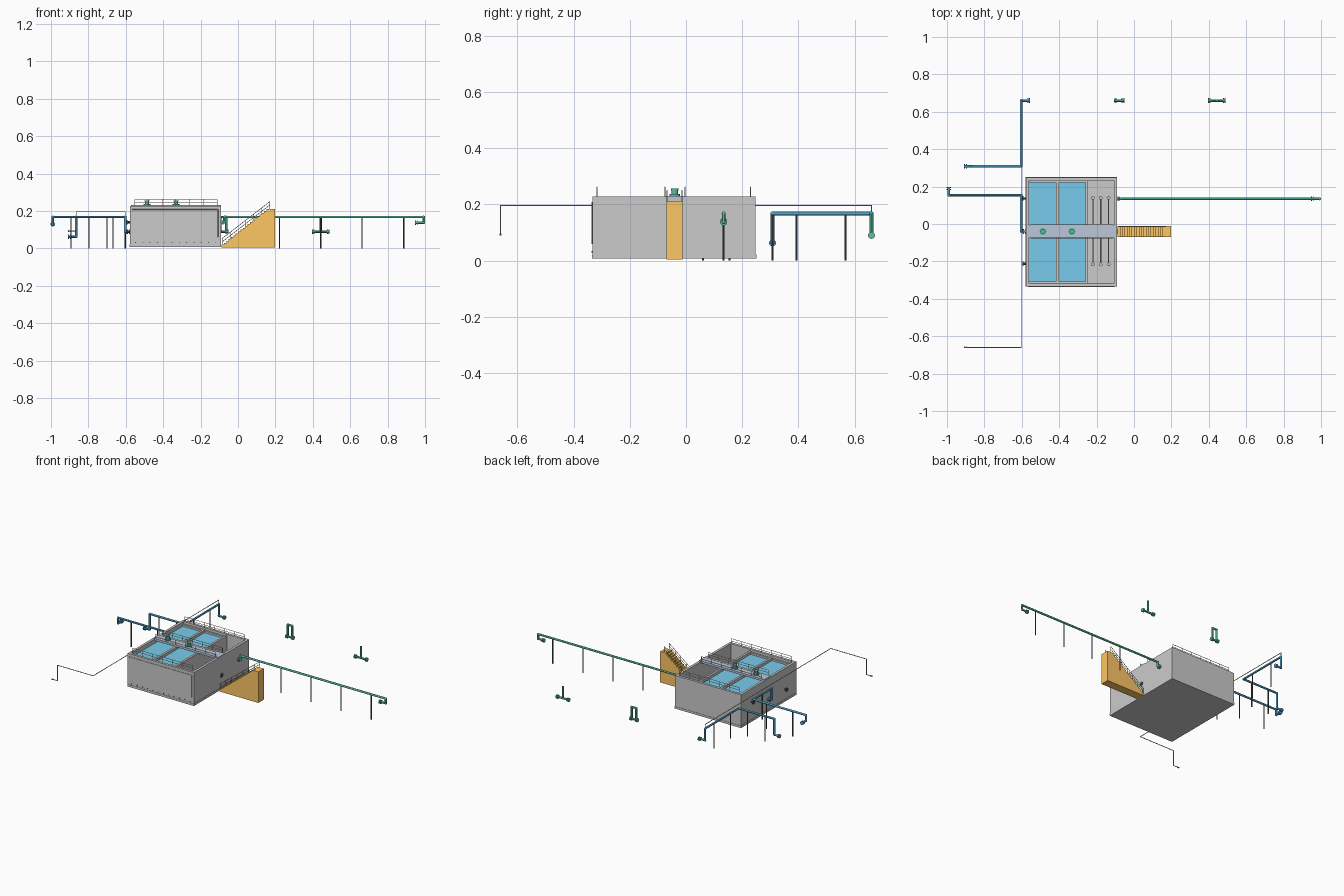
import bpy, bmesh
from mathutils import Vector, Matrix

if "Cube" in bpy.data.objects:
    bpy.data.objects.remove(bpy.data.objects["Cube"])

def mat(name, r, g, b):
    m = bpy.data.materials.new(name)
    m.diffuse_color = (r, g, b, 1)
    m.use_nodes = True
    m.node_tree.nodes["Principled BSDF"].inputs["Base Color"].default_value = m.diffuse_color
    return m

BLUE = mat("blue_pipe", .10, .40, .66)
GREEN = mat("green_pipe", .11, .52, .38)
WATER = mat("water", .19, .60, .84)
ORANGE = mat("stair_orange", 1, .57, .13)
DECK = mat("deck", .50, .57, .70)
RAIL = mat("rail", .72, .62, .45)
DARK = mat("dark_steel", .08, .09, .10)

def finish(bm, name, m=None, smooth=False):
    me = bpy.data.meshes.new(name)
    bmesh.ops.recalc_face_normals(bm, faces=bm.faces)
    bm.to_mesh(me)
    bm.free()
    ob = bpy.data.objects.new(name, me)
    bpy.context.collection.objects.link(ob)
    if m:
        me.materials.append(m)
    if smooth:
        bpy.ops.object.select_all(action='DESELECT')
        ob.select_set(True)
        bpy.context.view_layer.objects.active = ob
        bpy.ops.object.shade_smooth_by_angle()
    return ob

def add_box(bm, x0, x1, y0, y1, z0, z1):
    M = Matrix.Translation(((x0+x1)/2, (y0+y1)/2, (z0+z1)/2)) @ Matrix.Diagonal((x1-x0, y1-y0, z1-z0, 1))
    bmesh.ops.create_cube(bm, size=1, matrix=M)

def boxes(name, m, *bs):
    bm = bmesh.new()
    for b in bs:
        add_box(bm, *b)
    return finish(bm, name, m)

def add_rod(bm, a, b, r, n=12):
    a, b = Vector(a), Vector(b)
    d = b - a
    M = Matrix.Translation((a+b)/2) @ d.to_track_quat('Z', 'Y').to_matrix().to_4x4()
    bmesh.ops.create_cone(bm, cap_ends=True, segments=n, radius1=r, radius2=r, depth=d.length, matrix=M)

def pipe(name, pts, r, m, flanges=(True, True), fr=1.9):
    """Pipe run with rounded elbows and end flanges."""
    bm = bmesh.new()
    for a, b in zip(pts, pts[1:]):
        add_rod(bm, a, b, r)
    for p in pts[1:-1]:
        bmesh.ops.create_uvsphere(bm, u_segments=12, v_segments=8, radius=r*1.1, matrix=Matrix.Translation(p))
    for on, p, q in ((flanges[0], pts[0], pts[1]), (flanges[1], pts[-1], pts[-2])):
        if on:
            p, q = Vector(p), Vector(q)
            d = (q-p).normalized()
            add_rod(bm, p, p + d*.005, r*fr, 16)
            add_rod(bm, p + d*.009, p + d*.014, r*fr, 16)
    return finish(bm, name, m, True)

# Tank shell: base slab, outer walls, partitions
X0, X1, Y0, Y1, T, TOP = -.578, -.092, -.333, .248, .016, .228
boxes("base_slab", None, (X0-.002, X1+.002, Y0-.002, Y1+.002, .008, .022))
boxes("tank_walls", None,
      (X0, X1, Y0, Y0+T, .022, TOP), (X0, X1, Y1-T, Y1, .022, TOP),
      (X0, X0+T, Y0+T, Y1-T, .022, TOP), (X1-T, X1, Y0+T, Y1-T, .022, TOP))
boxes("partitions", None,
      (-.416, -.402, Y0+T, Y1-T, .022, .218), (-.259, -.245, Y0+T, Y1-T, .022, .218))

# Water in the basins, with overflow troughs at the ends
for i, (a, b) in enumerate(((X0+T, -.416), (-.402, -.259))):
    boxes(f"water_{i}", WATER, (a, b, Y0+T, Y1-T, .18, .2))
    boxes(f"troughs_{i}", None, (a, b, Y0+T, Y0+T+.01, .19, .212), (a, b, Y1-T-.01, Y1-T, .19, .212))

# Walkway across the tank
WY0, WY1 = -.073, -.005
boxes("walkway", DECK, (X0+.006, X1, WY0, WY1, .217, .231))

# Mixer motors on the walkway
for i, x in enumerate((-.487, -.332)):
    bm = bmesh.new()
    add_rod(bm, (x, -.04, .231), (x, -.04, .237), .019, 20)
    add_rod(bm, (x, -.04, .237), (x, -.04, .252), .011, 16)
    add_rod(bm, (x, -.04, .250), (x, -.04, .256), .013, 16)
    add_rod(bm, (x, -.04, .06), (x, -.04, .22), .004)
    finish(bm, f"mixer_{i}", GREEN, True)

# Railings along the tank sides and walkway
for i, y in enumerate((-.316, WY0-.002, WY1+.002, .230)):
    bm = bmesh.new()
    xa, xb = -.552, -.112
    for k in range(7):
        x = xa + (xb-xa)*k/6
        add_rod(bm, (x, y, .217), (x, y, .262), .0016, 6)
    for z in (.246, .262):
        add_rod(bm, (xa, y, z), (xb, y, z), .0016, 6)
    finish(bm, f"railing_{i}", RAIL)

# Pump rows in the dry compartment
bm = bmesh.new()
for x in (-.22, -.178, -.136):
    for ya, yb in ((.14, .0), (-.216, -.078)):
        add_rod(bm, (x, ya, .1), (x, yb, .1), .003, 8)
        add_rod(bm, (x, ya, .022), (x, ya, .125), .005, 8)
        add_rod(bm, (x, ya, .125), (x, ya, .135), .010, 12)
finish(bm, "compartment_pumps", None, True)

# Solid stairs: stepped profile extruded across y
N, sx0, sx1 = 20, -.088, .165
prof = [(sx0, .004)]
for k in range(N):
    z = .01 + .2*(k+1)/N
    prof += [(sx0 + (sx1-sx0)*k/N, z), (sx0 + (sx1-sx0)*(k+1)/N, z)]
prof += [(.198, .21), (.198, .004)]
bm = bmesh.new()
f = bm.faces.new([bm.verts.new((x, -.069, z)) for x, z in prof])
ex = bmesh.ops.extrude_face_region(bm, geom=[f])
bmesh.ops.translate(bm, vec=(0, .057, 0), verts=[v for v in ex["geom"] if isinstance(v, bmesh.types.BMVert)])
finish(bm, "stairs", ORANGE)

# Stair handrails
bm = bmesh.new()
for y in (-.067, -.014):
    for h in (.02, .038):
        add_rod(bm, (-.085, y, .015+h), (.17, y, .212+h), .0015, 6)
    for k in range(7):
        x = -.085 + .255*k/6
        z = .015 + .197*k/6
        add_rod(bm, (x, y, z-.005), (x, y, z+.038), .0015, 6)
finish(bm, "stair_rails", RAIL)

# Wall nozzles, anchor bolts and the small drain line on the tank face
bm = bmesh.new()
for y, z in ((.137, .14), (-.04, .09), (-.213, .09)):
    add_rod(bm, (X0, y, z), (X0-.018, y, z), .006)
    add_rod(bm, (X0-.012, y, z), (X0-.018, y, z), .012, 16)
add_rod(bm, (X1, -.04, .1), (X1+.004, -.04, .1), .013, 16)
finish(bm, "wall_nozzles", DARK, True)
bm = bmesh.new()
for k in range(12):
    x = X0 + .03 + k*.039
    add_rod(bm, (x, Y0, .032), (x, Y0-.003, .032), .003, 6)
finish(bm, "anchor_bolts", DARK)
pipe("drain_line", [(X0+.01, Y0-.002, .208), (-.107, Y0-.002, .208), (-.107, Y0-.002, .06)],
     .0015, None, (False, False))

# Green outlet pipe and the two loose fittings behind it
R, Z = .0065, .168
pipe("outlet_pipe", [(X1, .134, .14), (-.073, .134, .14), (-.073, .134, Z), (.993, .134, Z),
                     (.993, .134, .137), (.947, .134, .137)], R, GREEN)
pipe("loop_fitting", [(-.108, .66, .09), (-.096, .66, .09), (-.096, .66, Z), (-.063, .66, Z),
                      (-.063, .66, .09), (-.096, .66, .09)], R, GREEN, (True, False))
pipe("loop_end", [(-.052, .66, .09), (-.07, .66, .09)], R, GREEN, (True, False))
pipe("tee_base", [(.396, .66, .09), (.49, .66, .09)], R, GREEN)
pipe("tee_riser", [(.443, .66, Z), (.443, .66, .09)], R, GREEN, (False, False))

# Blue inlet pipes
XL = -.603
pipe("inlet_pipe_a", [(-.99, .197, .13), (-.99, .154, .13), (-.99, .154, Z), (XL, .154, Z),
                      (XL, -.04, Z), (XL, -.04, .09), (X0, -.04, .09)], R, BLUE)
pipe("inlet_pipe_b", [(-.908, .308, .063), (-.865, .308, .063), (-.865, .308, Z), (XL, .308, Z),
                      (XL, .66, Z), (XL, .66, .09), (-.556, .66, .09)], R, BLUE)

# Thin feed line
pipe("thin_feed_line", [(-.908, -.66, .093), (-.865, -.66, .093), (-.865, -.66, .196), (XL, -.66, .196),
                        (XL, .66, .196), (XL, .66, .16)], .0022, RAIL, (True, False))

# Pipe support posts
bm = bmesh.new()
posts = [(x, .134) for x in (.222, .443, .663, .886)] + [(-.893, .154), (-.70, .154)]
posts += [(-.797, .308), (-.668, .308), (XL, .393), (XL, .567), (XL, .06)]
for x, y in posts:
    add_rod(bm, (x, y, 0), (x, y, Z-.005), .0035, 8)
finish(bm, "pipe_supports", DARK, True)
